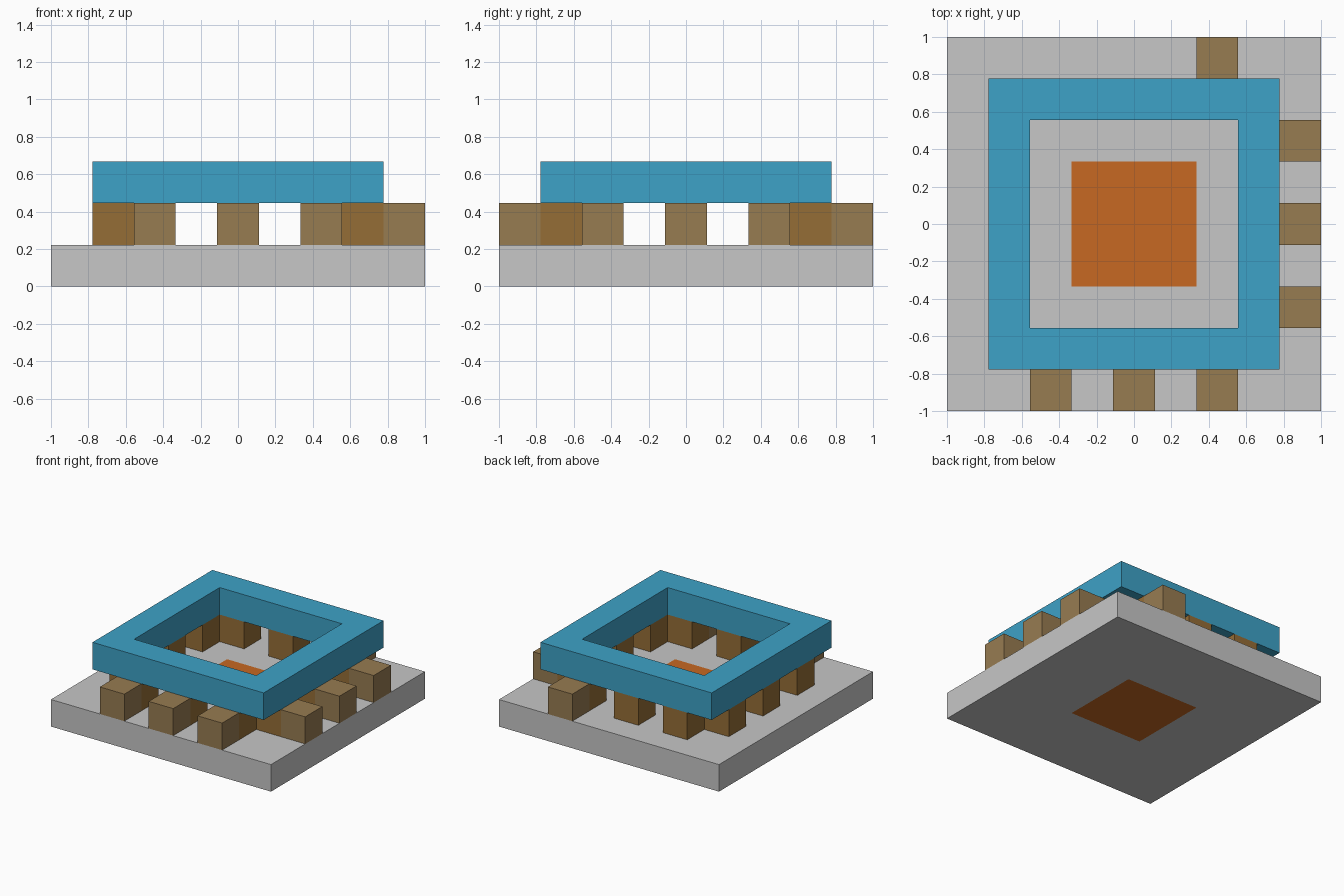
import bpy
import bmesh
from mathutils import Matrix, Vector

U = 2 / 9  # one block of the nine-by-nine layout

default_cube = bpy.data.objects.get("Cube")
if default_cube:
    bpy.data.objects.remove(default_cube, do_unlink=True)


def make_material(name, rgb):
    mat = bpy.data.materials.new(name)
    mat.use_nodes = True
    colour = (*rgb, 1)
    mat.diffuse_color = colour
    mat.node_tree.nodes["Principled BSDF"].inputs["Base Color"].default_value = colour
    return mat


grey = make_material("stone grey", (0.57, 0.57, 0.57))
blue = make_material("sky blue", (0.048, 0.36, 0.57))
orange = make_material("burnt orange", (0.57, 0.14, 0.016))
tan = make_material("pale wood", (0.31, 0.20, 0.083))
brown = make_material("warm wood", (0.30, 0.154, 0.037))


def add_object(name, bm, mat):
    mesh = bpy.data.meshes.new(name)
    bmesh.ops.recalc_face_normals(bm, faces=bm.faces)
    bm.to_mesh(mesh)
    bm.free()
    mesh.materials.append(mat)
    obj = bpy.data.objects.new(name, mesh)
    bpy.context.collection.objects.link(obj)
    return obj


def block(name, mat, x, y, level, width=1):
    """Box one block high, placed in block units."""
    bm = bmesh.new()
    place = Matrix.Translation(Vector((x, y, level + 0.5)) * U)
    size = Matrix.Diagonal((width * U, width * U, U, 1))
    bmesh.ops.create_cube(bm, size=1, matrix=place @ size)
    return add_object(name, bm, mat)


def square_frame(name, mat, outer, inner, level):
    """Square slab one block high with a square opening."""
    bm = bmesh.new()
    corners = [(-1, -1), (1, -1), (1, 1), (-1, 1)]
    loops = [[bm.verts.new((x * w * U / 2, y * w * U / 2, level * U))
              for x, y in corners] for w in (outer, inner)]
    out, inn = loops
    faces = []
    for i in range(4):
        j = (i + 1) % 4
        faces.append(bm.faces.new((out[i], out[j], inn[j], inn[i])))
    raised = bmesh.ops.extrude_face_region(bm, geom=faces, use_keep_orig=True)
    top = [v for v in raised["geom"] if isinstance(v, bmesh.types.BMVert)]
    bmesh.ops.translate(bm, verts=top, vec=(0, 0, U))
    return add_object(name, bm, mat)


# Base slab with its coloured core, and the raised frame
square_frame("base_slab", grey, 9, 3, 0)
block("base_core", orange, 0, 0, 0, width=3)
square_frame("raised_frame", blue, 7, 5, 2)

# Posts under the frame, three on each side
for offset in (-2, 0, 2):
    for side, (x, y) in {"front": (offset, -3), "back": (offset, 3),
                         "left": (3, offset), "right": (-3, offset)}.items():
        block(f"{side}_post", brown, x, y, 1)

# Outer blocks in front of some of the posts
for offset in (-2, 0, 2):
    block("front_outer_block", tan, offset, -4, 1)
    block("left_outer_block", tan, 4, offset, 1)
block("back_outer_block", tan, 2, 4, 1)
